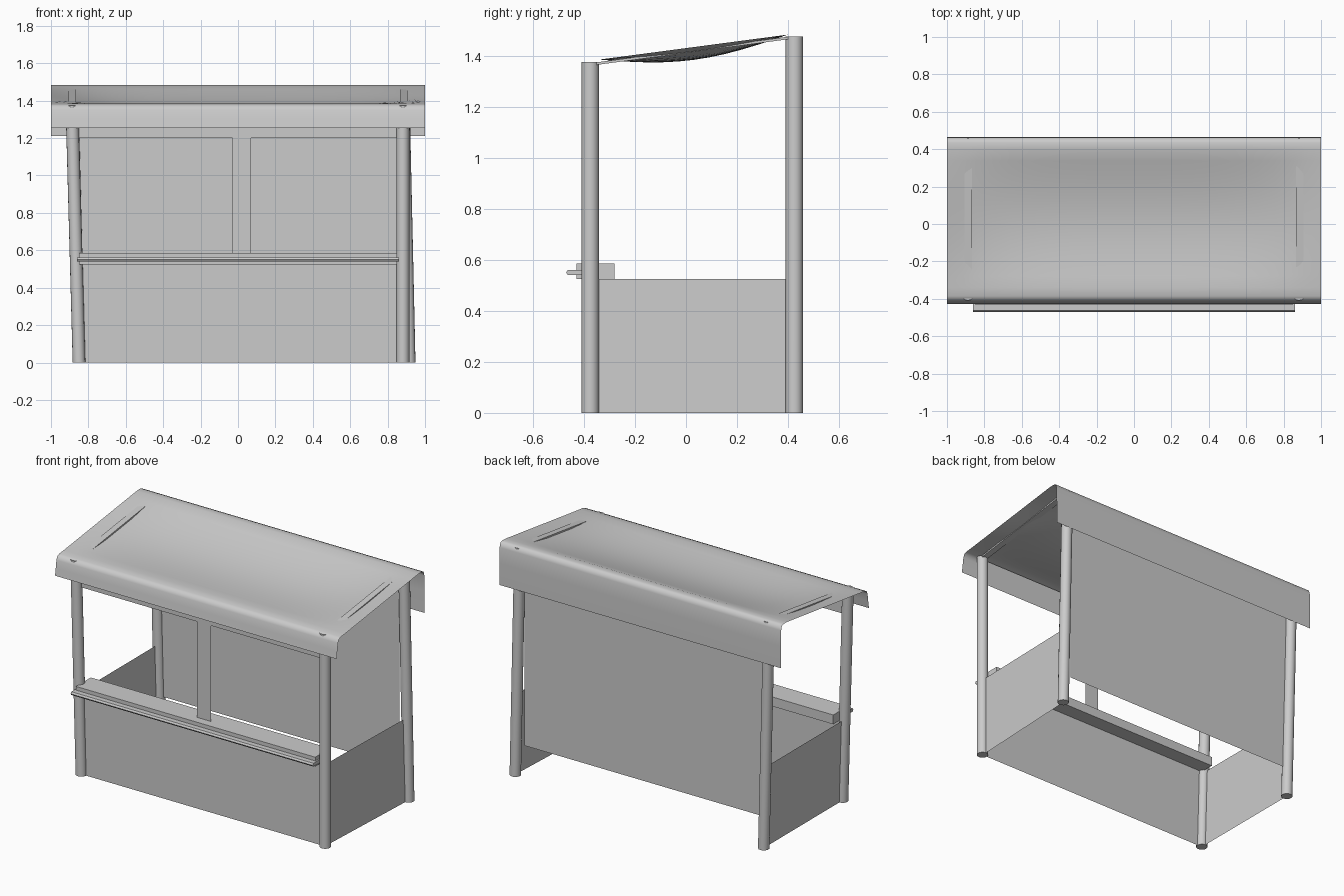
import bpy, bmesh, math
from mathutils import Vector

if "Cube" in bpy.data.objects:
    bpy.data.objects.remove(bpy.data.objects["Cube"])

grey = bpy.data.materials.new("plain grey")
grey.diffuse_color = (0.6, 0.6, 0.6, 1)
grey.use_nodes = True
grey.node_tree.nodes["Principled BSDF"].inputs["Base Color"].default_value = grey.diffuse_color


def make(name, bm, smooth=None):
    me = bpy.data.meshes.new(name)
    bm.to_mesh(me)
    bm.free()
    ob = bpy.data.objects.new(name, me)
    bpy.context.collection.objects.link(ob)
    me.materials.append(grey)
    if smooth:
        bpy.ops.object.select_all(action='DESELECT')
        ob.select_set(True)
        bpy.context.view_layer.objects.active = ob
        bpy.ops.object.shade_smooth_by_angle(angle=math.radians(smooth))
    return ob


def sheet(name, *pts):
    bm = bmesh.new()
    bm.faces.new([bm.verts.new(p) for p in pts])
    return make(name, bm)


def extrude_x(name, profile, x0, x1):
    # closed (y, z) profile swept along x
    bm = bmesh.new()
    a = [bm.verts.new((x0, y, z)) for y, z in profile]
    b = [bm.verts.new((x1, y, z)) for y, z in profile]
    n = len(profile)
    bm.faces.new(a)
    bm.faces.new(b[::-1])
    for i in range(n):
        bm.faces.new((a[i], b[i], b[(i + 1) % n], a[(i + 1) % n]))
    bmesh.ops.recalc_face_normals(bm, faces=bm.faces)
    return make(name, bm)


def post(name, y, xb, xt, top, r=0.034, n=16):
    # round post, sheared so both ends stay level
    bm = bmesh.new()
    bmesh.ops.create_cone(bm, cap_ends=True, segments=n, radius1=r, radius2=r, depth=top)
    for v in bm.verts:
        v.co += Vector((xt if v.co.z > 0 else xb, y, top / 2))
    make(name, bm, 40)


# Posts
post("front_left_post", -0.375, -0.85, -0.888, 1.375)
post("front_right_post", -0.375, 0.882, 0.882, 1.375)
post("back_left_post", 0.425, -0.85, -0.888, 1.475)
post("back_right_post", 0.425, 0.915, 0.882, 1.475)

# Wall panels
F, B, H = -0.375, 0.42, 0.525
sheet("front_panel", (-0.85, F, 0), (0.88, F, 0), (0.88, F, H), (-0.865, F, H))
sheet("left_panel", (-0.85, B, 0), (-0.85, F, 0), (-0.865, F, H), (-0.865, B, H))
sheet("right_panel", (0.88, F, 0), (0.915, B, 0), (0.90, B, H), (0.88, F, H))
sheet("back_panel", (0.855, B, 0.2), (-0.855, B, 0.2), (-0.855, B, 1.46), (0.855, B, 1.46))

# Front lintel and centre plank
sheet("front_lintel", (-0.87, F, 1.2), (0.87, F, 1.2), (0.87, F, 1.365), (-0.87, F, 1.365))
sheet("centre_plank", (-0.03, F, 0.58), (0.07, F, 0.58), (0.07, F, 1.2), (-0.03, F, 1.2))

# Counter board and its front rail
extrude_x("counter", [(-0.43, 0.525), (-0.28, 0.525), (-0.28, 0.585), (-0.43, 0.585)], -0.85, 0.85)
extrude_x("counter_rail", [(-0.47, 0.55), (-0.463, 0.54), (-0.40, 0.54), (-0.40, 0.561),
                           (-0.463, 0.561)], -0.86, 0.86)

# Flat roof bearers from front to back posts
for side, x in (("left", -0.885), ("right", 0.885)):
    extrude_x(side + "_roof_bearer", [(-0.36, 1.363), (0.41, 1.466), (0.41, 1.476), (-0.36, 1.373)],
              x - 0.02, x + 0.02)

# Sagging cloth canopy with front and back valances
profile = [(-0.428, 1.255), (-0.421, 1.30), (-0.414, 1.35), (-0.405, 1.372), (-0.385, 1.380)]
Y0, Y1 = -0.34, 0.40
for i in range(13):
    t = i / 12
    profile.append((Y0 + (Y1 - Y0) * t, 1.385 + 0.098 * t))
profile += [(0.435, 1.484), (0.455, 1.478), (0.463, 1.45), (0.465, 1.35), (0.465, 1.21)]
bm = bmesh.new()
rows = []
NX = 24
for i in range(NX + 1):
    x = -1 + 2 * i / NX
    row = []
    for y, z in profile:
        if Y0 < y < Y1:
            z -= 0.05 * math.sin(math.pi * (y - Y0) / (Y1 - Y0)) * (1 - x ** 4)
        row.append(bm.verts.new((x, y, z)))
    rows.append(row)
for a, b in zip(rows, rows[1:]):
    for j in range(len(profile) - 1):
        bm.faces.new((a[j], b[j], b[j + 1], a[j + 1]))
make("canopy", bm, 80)
